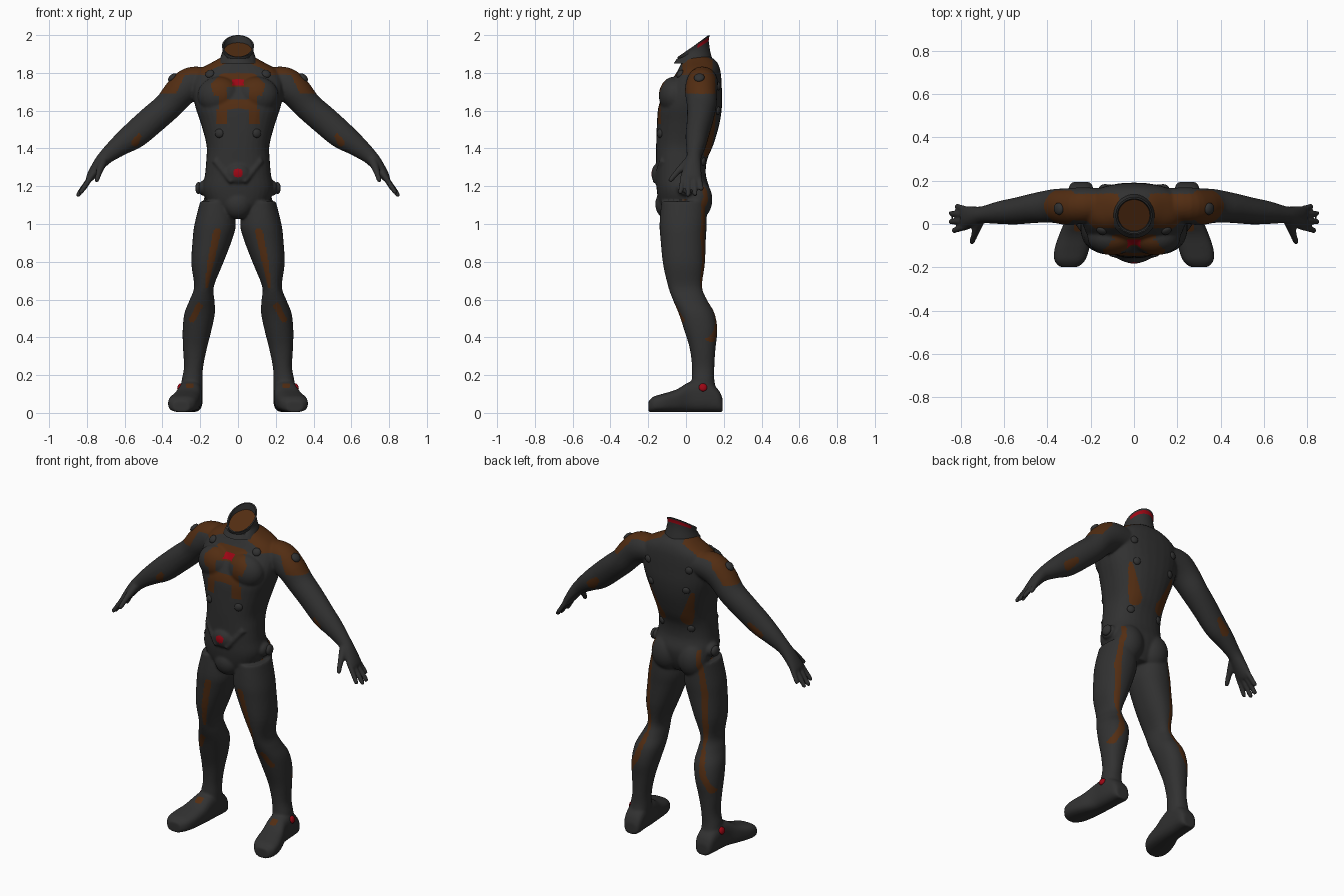
import bpy
import bmesh
import math
from mathutils import Vector, Matrix
from mathutils.bvhtree import BVHTree

if "Cube" in bpy.data.objects:
    bpy.data.objects.remove(bpy.data.objects["Cube"])


def material(name, colour):
    mat = bpy.data.materials.new(name)
    mat.use_nodes = True
    mat.diffuse_color = (*colour, 1)
    shader = mat.node_tree.nodes["Principled BSDF"]
    shader.inputs["Base Color"].default_value = (*colour, 1)
    shader.inputs["Roughness"].default_value = .7
    return mat


SUIT, BROWN, RED = 0, 1, 2
MATERIALS = [material("charcoal suit", (.031, .031, .031)),
             material("brown panel", (.085, .026, .006)),
             material("red accent", (.33, .002, .007))]


def make_object(name, bm):
    mesh = bpy.data.meshes.new(name)
    bmesh.ops.recalc_face_normals(bm, faces=bm.faces[:])
    bm.to_mesh(mesh)
    bm.free()
    for mat in MATERIALS:
        mesh.materials.append(mat)
    obj = bpy.data.objects.new(name, mesh)
    bpy.context.collection.objects.link(obj)
    return obj


def oval(centre, u, v, power=2.0, count=32):
    points = []
    for i in range(count):
        a = math.tau * i / count
        c, s = math.cos(a), math.sin(a)
        points.append(Vector(centre)
                      + Vector(u) * math.copysign(abs(c) ** (2 / power), c)
                      + Vector(v) * math.copysign(abs(s) ** (2 / power), s))
    return points


def loft(bm, rings):
    loops = [[bm.verts.new(p) for p in ring] for ring in rings]
    bands = []
    for a, b in zip(loops, loops[1:]):
        n = len(a)
        bands.append([bm.faces.new((a[i], a[(i + 1) % n], b[(i + 1) % n], b[i]))
                      for i in range(n)])
    bm.faces.new(loops[0][::-1])
    return bands, bm.faces.new(loops[-1])


def smooth_rows(rows, steps=4):
    # Catmull-Rom interpolation between cross-section rows
    out = []
    for i in range(len(rows) - 1):
        quad = zip(rows[max(i - 1, 0)], rows[i], rows[i + 1], rows[min(i + 2, len(rows) - 1)])
        quad = list(quad)
        for k in range(steps):
            t = k / steps
            out.append([b + .5 * t * (c - a + t * (2 * a - 5 * b + 4 * c - d
                        + t * (3 * (b - c) + d - a))) for a, b, c, d in quad])
    return out + [list(rows[-1])]


def column(bm, rows, power):
    # rows: height, left edge, right edge, front, back
    loft(bm, [oval(((l + r) / 2, (f + b) / 2, z), ((r - l) / 2, 0, 0), (0, (b - f) / 2, 0), power)
              for z, l, r, f, b in smooth_rows(rows)])


def rod(bm, a, b, ra, rb):
    a, b = Vector(a), Vector(b)
    d = (b - a).normalized()
    u = d.orthogonal().normalized()
    v = d.cross(u)
    loft(bm, [oval(a + (b - a) * t, u * r, v * r, 2, 12)
              for t, r in ((0, ra), (.5, (ra + rb) / 2), (.93, rb), (1, rb * .7))])


def blob(bm, centre, radii):
    m = Matrix.Translation(centre) @ Matrix.Diagonal((*radii, 1))
    bmesh.ops.create_uvsphere(bm, u_segments=24, v_segments=16, radius=1, matrix=m)


bm = bmesh.new()

# Leg
column(bm, [(1.12, .03, .2, -.13, .11), (1, .012, .23, -.14, .11), (.92, .03, .24, -.135, .105),
            (.79, .08, .247, -.122, .1), (.67, .128, .232, -.095, .085), (.6, .125, .255, -.07, .11),
            (.53, .122, .283, -.04, .15), (.44, .14, .293, -.01, .166), (.34, .165, .291, .02, .156),
            (.24, .185, .286, .032, .15), (.16, .188, .3, .03, .152), (.06, .19, .3, .03, .18)], 2.2)

# Foot: depth, centre, half width, height
loft(bm, [oval((x, y, h / 2 + .004), (w, 0, 0), (0, 0, h / 2), 2.8) for y, x, w, h in smooth_rows(
    [(.194, .245, .04, .07), (.17, .245, .056, .12), (.1, .25, .062, .17), (.02, .255, .064, .16),
     (-.05, .272, .074, .12), (-.12, .288, .08, .098), (-.17, .297, .07, .083),
     (-.198, .3, .042, .06)])])

# Arm: x, z, thickness, y, depth
arm = smooth_rows([(.14, 1.755, .07, .09, .075), (.24, 1.745, .088, .085, .084),
                   (.305, 1.7, .084, .08, .085), (.37, 1.625, .076, .083, .078),
                   (.45, 1.555, .076, .075, .07), (.545, 1.473, .073, .06, .062),
                   (.62, 1.42, .058, .053, .053), (.695, 1.36, .041, .043, .04),
                   (.735, 1.315, .034, .035, .046), (.775, 1.258, .025, .03, .053),
                   (.79, 1.235, .018, .028, .05)])
rings = []
for i, (x, z, r, y, depth) in enumerate(arm):
    p, q = arm[max(i - 1, 0)], arm[min(i + 1, len(arm) - 1)]
    d = Vector((q[0] - p[0], 0, q[1] - p[1])).normalized()
    rings.append(oval((x, y, z), d.cross((0, 1, 0)) * r, (0, depth, 0)))
loft(bm, rings)

# Fingers and thumb
for base, tip, x, z in ((.064, .083, .822, 1.178), (.04, .05, .85, 1.15),
                        (.014, .01, .852, 1.145), (-.01, -.032, .837, 1.16)):
    rod(bm, (.765, base, 1.27), (x, tip, z), .016, .013)
rod(bm, (.715, .01, 1.33), (.735, -.045, 1.275), .024, .018)
rod(bm, (.733, -.042, 1.28), (.75, -.088, 1.225), .017, .013)

# Buttock, chest muscle and belt edge
blob(bm, (.088, .055, 1.13), (.092, .085, .11))
blob(bm, (.1, -.062, 1.68), (.115, .082, .1))
rod(bm, (.125, -.122, 1.34), (.03, -.165, 1.22), .016, .016)
blob(bm, (.185, .0, 1.19), (.025, .05, .04))

# Mirror the side parts
copy = bmesh.ops.duplicate(bm, geom=bm.verts[:] + bm.edges[:] + bm.faces[:])["geom"]
for v in copy:
    if isinstance(v, bmesh.types.BMVert):
        v.co.x *= -1
bmesh.ops.reverse_faces(bm, faces=[f for f in copy if isinstance(f, bmesh.types.BMFace)])

# Torso, groin and belt pad
column(bm, [(z, -w, w, f, b) for z, w, f, b in (
    (1.04, .07, -.11, .08), (1.1, .15, -.14, .11), (1.18, .187, -.155, .125),
    (1.26, .175, -.158, .105), (1.34, .168, -.158, .112), (1.42, .167, -.158, .145),
    (1.53, .196, -.154, .177), (1.62, .226, -.146, .19), (1.7, .24, -.115, .19),
    (1.77, .235, -.07, .187), (1.82, .2, -.04, .18), (1.86, .13, -.02, .162),
    (1.885, .085, -.01, .13))], 2.4)
blob(bm, (0, -.095, 1.105), (.08, .068, .08))
blob(bm, (0, -.15, 1.265), (.065, .033, .055))

# Fuse everything into one smooth skin
body = make_object("body_suit", bm)
remesh = body.modifiers.new("fuse", "REMESH")
remesh.mode = "VOXEL"
remesh.voxel_size = .007
soften = body.modifiers.new("soften", "SMOOTH")
soften.factor = .5
soften.iterations = 6
graph = bpy.context.evaluated_depsgraph_get()
skin = bpy.data.meshes.new_from_object(body.evaluated_get(graph))
body.modifiers.clear()
body.data = skin
skin.name = "body_suit"
skin.materials.clear()
for mat in MATERIALS:
    skin.materials.append(mat)

# Painted stripes as paths of x, z, half width
FRONT = [[(.11, .96, .02), (.145, .8, .018), (.167, .67, .008)],
         [(.205, .565, .017), (.243, .495, .016)],
         [(.245, .145, .012), (.265, .145, .012)],
         [(.525, 1.465, .014), (.545, 1.43, .02)]]
BACK = [[(.15, 1.58, .01), (.105, 1.44, .028), (.085, 1.39, .035)],
        [(.15, 1.2, .008), (.19, .95, .016), (.195, .75, .016), (.19, .62, .008)],
        [(.195, .6, .014), (.225, .48, .02), (.275, .39, .016)],
        [(.525, 1.475, .018), (.575, 1.43, .028)]]


def on_path(x, z, path):
    for (ax, az, aw), (bx, bz, bw) in zip(path, path[1:]):
        dx, dz = bx - ax, bz - az
        t = max(0, min(1, ((x - ax) * dx + (z - az) * dz) / (dx * dx + dz * dz)))
        if math.hypot(x - ax - t * dx, z - az - t * dz) < aw + t * (bw - aw):
            return True
    return False


def face_colour(c, n):
    x, y, z = abs(c.x), c.y, c.z
    if n.y < -.2 and x < .15:
        if x < .03 and 1.733 < z < 1.765 or math.hypot(x, z - 1.27) < .024:
            return RED
        if x < .06 and 1.66 < z < 1.725:
            return SUIT
        edge = min(.1 + .05 * (z > 1.68) * (z - 1.6) / .15, .085 + 1.8 - z)
        if 1.61 < z < 1.8 and x < edge or 1.53 < z <= 1.61 and .058 < x < .115:
            return BROWN
    if z > 1.69 and x > .255 + (1.84 - z) * .5 and -.02 < y < .155:
        return BROWN
    if z > 1.79 and x > .07 and n.z > .42 and -.02 < y < .14:
        return BROWN
    return BROWN if any(on_path(x, z, p) for p in (FRONT if n.y < 0 else BACK)) else SUIT


for face in skin.polygons:
    face.material_index = face_colour(face.center, face.normal)
skin.shade_smooth()

# Studs set onto the skin
bm = bmesh.new()
bm.from_mesh(skin)
tree = BVHTree.FromBMesh(bm)
bm.free()


def stud(name, start, direction, radius, colour=SUIT):
    hit, normal, _, _ = tree.ray_cast(Vector(start), Vector(direction))
    if hit is None:
        return
    bm = bmesh.new()
    m = (Matrix.Translation(hit) @ normal.to_track_quat("Z", "Y").to_matrix().to_4x4()
         @ Matrix.Diagonal((radius, radius, radius * .55, 1)))
    bmesh.ops.create_uvsphere(bm, u_segments=20, v_segments=12, radius=1, matrix=m)
    for f in bm.faces:
        f.material_index = colour
        f.smooth = True
    make_object(name, bm)


for s, side in ((1, "left"), (-1, "right")):
    for i, (x, z) in enumerate(((.15, 1.795), (.1, 1.48))):
        stud(f"{side}_front_stud_{i + 1}", (s * x, -1, z), (0, 1, 0), .024)
    for i, (x, z) in enumerate(((.14, 1.73), (.12, 1.6), (.1, 1.33))):
        stud(f"{side}_back_stud_{i + 1}", (s * x, 1, z), (0, -1, 0), .022)
    stud(f"{side}_shoulder_stud", (s * .6, .07, 1.775), (-s, 0, 0), .028)
    stud(f"{side}_hip_stud", (s * .4, .01, 1.19), (-s, 0, 0), .032)
    stud(f"{side}_ankle_disc", (s * .6, .09, .135), (-s, 0, 0), .022, RED)

# Sloped collar with a closed neck opening
bm = bmesh.new()
bands, cap = loft(bm, [oval((0, .04, z), (r, 0, 0), (0, r, tilt), 2, 48) for r, z, tilt in (
    (.105, 1.85, 0), (.088, 1.895, .02), (.08, 1.918, .05), (.083, 1.934, .056),
    (.085, 1.942, .058), (.076, 1.942, .056), (.073, 1.92, .04))])
cap.material_index = BROWN
for f in bm.faces:
    f.smooth = True
cap.smooth = False
for f in bands[2]:
    if f.calc_center_median().y > .06:
        f.material_index = RED
collar = make_object("neck_collar", bm)
bpy.ops.object.select_all(action="DESELECT")
collar.select_set(True)
bpy.context.view_layer.objects.active = collar
bpy.ops.object.shade_smooth_by_angle(angle=math.radians(40))
